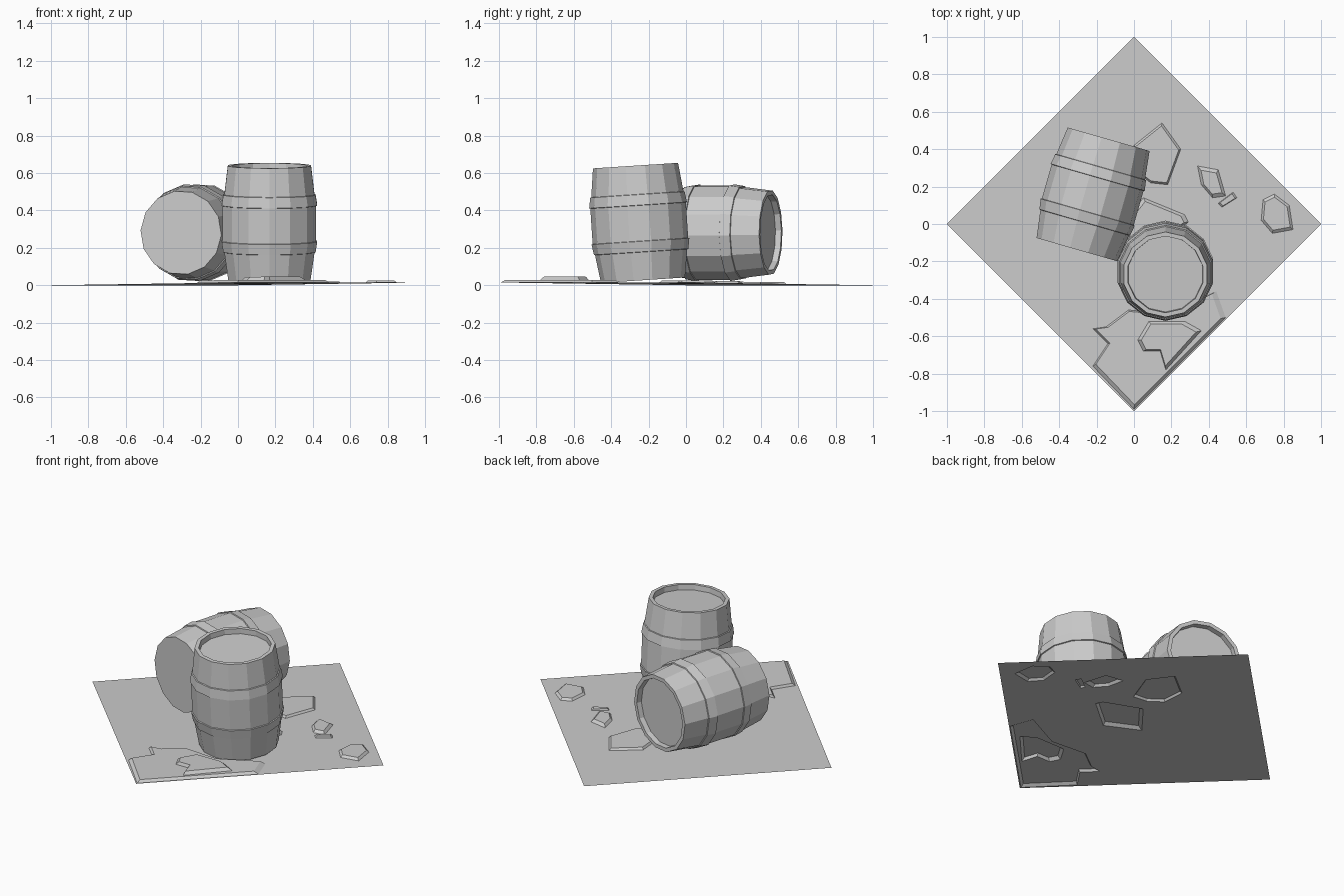
import bpy, bmesh, math
from mathutils import Vector, Matrix
from mathutils.geometry import delaunay_2d_cdt

if "Cube" in bpy.data.objects:
    bpy.data.objects.remove(bpy.data.objects["Cube"])

SIDES = 14

# (radius, height) from closed base to recessed lid
PROFILE = [(0.225, 0.0), (0.247, 0.15), (0.253, 0.152), (0.262, 0.208),
           (0.256, 0.21), (0.256, 0.40), (0.262, 0.402), (0.253, 0.458),
           (0.247, 0.46), (0.228, 0.614), (0.205, 0.614), (0.203, 0.582)]


def finish(name, bm):
    bmesh.ops.recalc_face_normals(bm, faces=bm.faces)
    mesh = bpy.data.meshes.new(name)
    bm.to_mesh(mesh)
    bm.free()
    obj = bpy.data.objects.new(name, mesh)
    bpy.context.collection.objects.link(obj)
    return obj


def barrel(name, base, top):
    bm = bmesh.new()
    rings = []
    for r, z in PROFILE:
        rings.append([bm.verts.new((r * math.sin(2 * math.pi * i / SIDES),
                                    r * math.cos(2 * math.pi * i / SIDES), z))
                      for i in range(SIDES)])
    for a, b in zip(rings, rings[1:]):
        for i in range(SIDES):
            j = (i + 1) % SIDES
            bm.faces.new((a[i], a[j], b[j], b[i]))
    bm.faces.new(rings[0])
    bm.faces.new(rings[-1])
    obj = finish(name, bm)
    axis = (Vector(top) - Vector(base)).normalized()
    turn = Vector((0, 0, 1)).rotation_difference(axis).to_matrix().to_4x4()
    obj.matrix_world = Matrix.Translation(base) @ turn
    return obj


barrel("standing_barrel", (0.168, -0.23, 0.027), (0.168, -0.27, 0.64))
barrel("lying_barrel", (-0.305, -0.137, 0.281), (-0.135, 0.455, 0.281))

# Ground: one sheet with bevelled paving stones raised out of it
# each stone: (height, bevel scale, outline)
STONES = [
    (0.014, 0.94, [(-0.22, -0.56), (-0.15, -0.55), (-0.03, -0.46), (0.2, -0.48), (0.44, -0.36),
                   (0.49, -0.5), (0.0, -0.99), (-0.22, -0.76), (-0.14, -0.64)]),
    (0.018, 0.86, [(0.02, -0.62), (0.08, -0.52), (0.27, -0.52), (0.36, -0.57),
                   (0.17, -0.78), (0.14, -0.68), (0.05, -0.68)]),
    (0.012, 0.92, [(0.0, 0.42), (0.15, 0.54), (0.25, 0.4), (0.18, 0.21), (0.09, 0.22), (0.01, 0.28)]),
    (0.014, 0.75, [(0.34, 0.31), (0.45, 0.29), (0.49, 0.15), (0.42, 0.14), (0.36, 0.21)]),
    (0.010, 0.80, [(0.45, 0.11), (0.53, 0.17), (0.55, 0.14), (0.47, 0.09)]),
    (0.012, 0.84, [(0.69, 0.13), (0.75, 0.16), (0.83, 0.1), (0.85, -0.03), (0.74, -0.05), (0.68, 0.02)]),
    (0.016, 0.86, [(-0.1, -0.05), (0.05, 0.14), (0.27, 0.05), (0.29, 0.01), (0.1, -0.15)]),
]

pts, lift, edges = [], [], []


def add_loop(outline, height):
    start, n = len(pts), len(outline)
    for i, p in enumerate(outline):
        pts.append(Vector(p))
        lift.append(height)
        edges.append((start + i, start + (i + 1) % n))


add_loop([(-1, 0), (0, -1), (1, 0), (0, 1)], 0)
for k, (height, scale, outline) in enumerate(STONES):
    floor = STONES[0][0] if k == 1 else 0.0      # second stone sits on the first
    c = sum((Vector(p) for p in outline), Vector((0, 0))) / len(outline)
    add_loop(outline, floor)
    add_loop([c + (Vector(p) - c) * scale for p in outline], floor + height)

verts, _, faces, origin, _, _ = delaunay_2d_cdt(pts, edges, [], 0, 1e-5)
bm = bmesh.new()
vs = []
for v, o in zip(verts, origin):
    h = lift[o[0]] if o else 0.0
    vs.append(bm.verts.new((v.x, v.y, 0.0075 * (1 + v.x - v.y) + h)))
for f in faces:
    bm.faces.new([vs[i] for i in f])
finish("paved_ground", bm)
